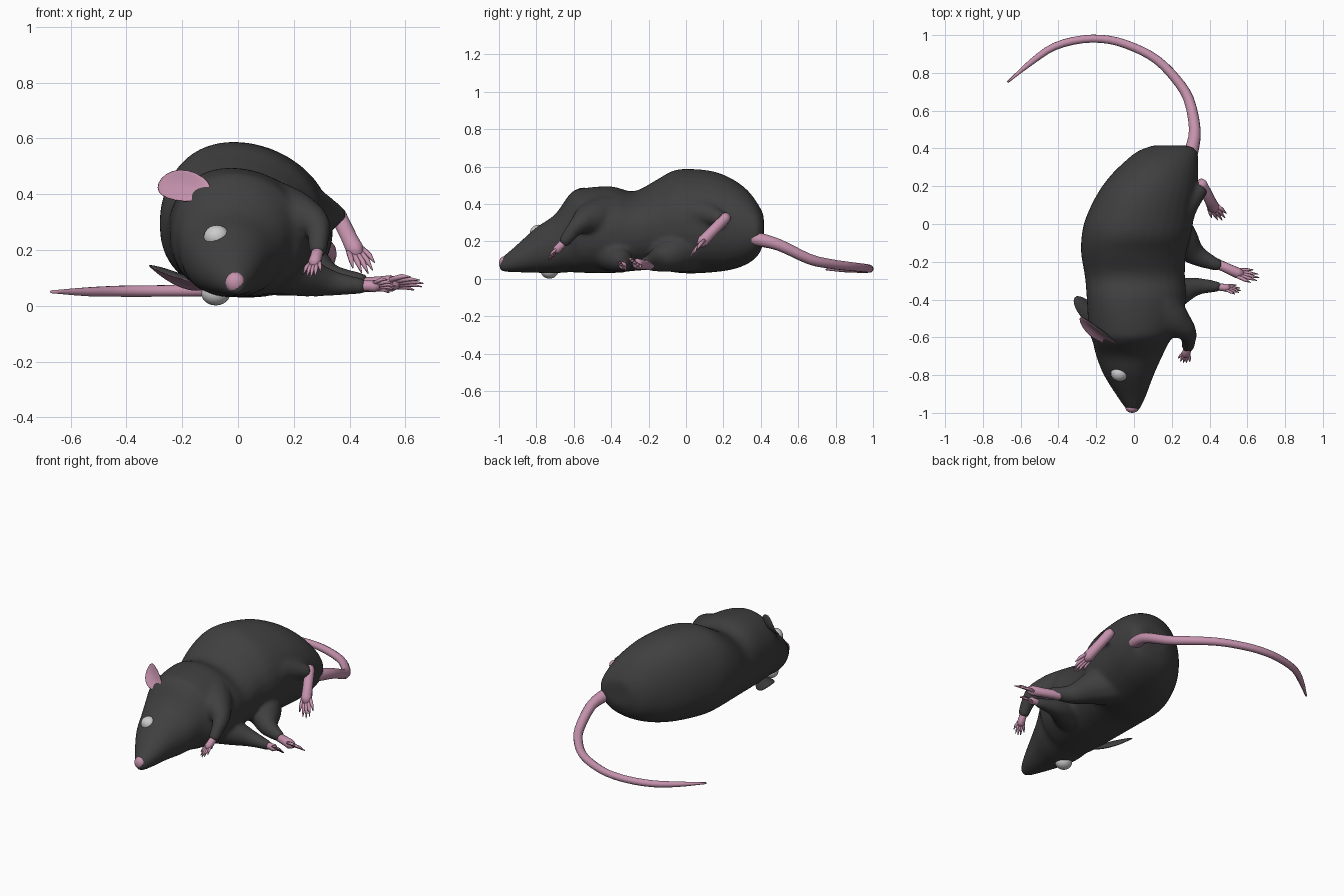
import bpy, bmesh, math
from mathutils import Vector, Matrix

if "Cube" in bpy.data.objects:
    bpy.data.objects.remove(bpy.data.objects["Cube"])


def material(name, c):
    m = bpy.data.materials.new(name)
    m.diffuse_color = (*c, 1)
    m.use_nodes = True
    m.node_tree.nodes["Principled BSDF"].inputs["Base Color"].default_value = m.diffuse_color
    return m


FUR = material("fur", (0.05, 0.05, 0.05))
SKIN = material("skin", (0.56, 0.29, 0.42))
EYE = material("eye_grey", (0.6, 0.6, 0.58))


def spline(rows, n):
    """Catmull-Rom interpolation of equally long number rows."""
    out = []
    for i in range(len(rows) - 1):
        p = [rows[max(0, min(len(rows) - 1, i + k))] for k in (-1, 0, 1, 2)]
        for s in range(n):
            t = s / n
            out.append([0.5 * (2 * b + (c - a) * t + (2 * a - 5 * b + 4 * c - d) * t * t
                        + (3 * b - a - 3 * c + d) * t ** 3) for a, b, c, d in zip(*p)])
    return out + [list(rows[-1])]


def loft(bm, rings):
    vs = [[bm.verts.new(p) for p in r] for r in rings]
    n = len(vs[0])
    for a, b in zip(vs, vs[1:]):
        for i in range(n):
            bm.faces.new((a[i], a[(i + 1) % n], b[(i + 1) % n], b[i]))
    bm.faces.new(vs[0][::-1])
    bm.faces.new(vs[-1])


def tube(bm, rows, sides=10):
    """Round tube along rows of x, y, z, radius."""
    pts = [Vector(r[:3]) for r in rows]
    rings = []
    for i, p in enumerate(pts):
        d = (pts[min(i + 1, len(pts) - 1)] - pts[max(i - 1, 0)]).normalized()
        u = d.cross(Vector((0.1, 0.2, 1))).normalized()
        v = d.cross(u)
        rings.append([p + rows[i][3] * (u * math.cos(k * math.tau / sides) + v * math.sin(k * math.tau / sides))
                      for k in range(sides)])
    loft(bm, rings)


def blob(bm, loc, size, rot=Matrix.Identity(4)):
    m = Matrix.Translation(loc) @ rot @ Matrix.Diagonal((*size, 1))
    bmesh.ops.create_uvsphere(bm, u_segments=20, v_segments=12, radius=1, matrix=m)


def finish(bm, name, *mats):
    bmesh.ops.recalc_face_normals(bm, faces=bm.faces)
    for f in bm.faces:
        f.smooth = True
    me = bpy.data.meshes.new(name)
    bm.to_mesh(me)
    bm.free()
    for m in mats:
        me.materials.append(m)
    ob = bpy.data.objects.new(name, me)
    bpy.context.collection.objects.link(ob)
    return ob


# Body lying on its side: y, x min, x max, z min, z max
sections = [
    (-1.0, -.02, .015, .055, .095), (-.98, -.042, .03, .038, .118),
    (-.92, -.085, .06, .035, .168), (-.8, -.16, .105, .032, .275),
    (-.7, -.20, .15, .03, .345), (-.62, -.22, .19, .035, .455),
    (-.56, -.24, .24, .032, .483), (-.4, -.25, .275, .03, .495),
    (-.28, -.26, .27, .042, .468), (-.16, -.28, .275, .048, .528),
    (-.07, -.278, .30, .035, .578), (.02, -.26, .315, .028, .588), (.15, -.20, .33, .035, .574),
    (.25, -.13, .34, .05, .533), (.33, -.05, .34, .08, .473),
    (.385, .02, .335, .125, .40), (.416, .10, .29, .19, .34)]
rings = []
for y, x0, x1, z0, z1 in spline(sections, 4):
    ring = []
    for k in range(32):
        a = k * math.tau / 32
        c, s = math.cos(a), math.sin(a)
        e = 1 if s > 0 else 0.88
        lean = -.1 * (x1 - x0) * max(s, 0) ** 2 * min(1, max(0, (y + .7) * 4))
        ring.append(((x0 + x1) / 2 + (x1 - x0) / 2 * math.copysign(abs(c) ** e, c) + lean * .7, y,
                     (z0 + z1) / 2 + (z1 - z0) / 2 * math.copysign(abs(s) ** e, s)))
    rings.append(ring)
bm = bmesh.new()
loft(bm, rings)

# Furry limbs and haunch, fused into the body
limbs = [
    [(.13, -.44, .33, .12), (.22, -.52, .315, .09), (.285, -.58, .285, .05), (.285, -.66, .185, .032)],
    [(.13, -.42, .14, .10), (.24, -.36, .105, .075), (.34, -.33, .08, .047), (.46, -.333, .07, .027)],
    [(.14, .06, .34, .17), (.21, .05, .34, .125), (.275, .11, .345, .075), (.365, .195, .315, .038)],
    [(.16, 0, .16, .13), (.245, -.08, .13, .10), (.33, -.165, .095, .058), (.46, -.225, .085, .03)]]
for rows in limbs:
    tube(bm, spline(rows, 4), 14)
body = finish(bm, "body", FUR)
rm = body.modifiers.new("fuse", "REMESH")
rm.mode, rm.voxel_size, rm.use_smooth_shade = "VOXEL", 0.011, True
sm = body.modifiers.new("soften", "SMOOTH")
sm.factor, sm.iterations = 0.5, 14


def paw(name, start, palm, tip, across, width, r, toes):
    """Bare foot with a tapered sole and fanned toes."""
    start, palm, tip = Vector(start), Vector(palm), Vector(tip)
    w = Vector(across).normalized()
    bm = bmesh.new()
    tube(bm, [(*start, r * .7), (*start.lerp(palm, .12), r), (*start.lerp(palm, .7), r),
              (*palm, r * 1.1), (*palm.lerp(tip, .25), r * .6)], 10)
    for i in range(toes):
        t = 2 * i / (toes - 1) - 1
        a = palm + w * t * r * .8
        b = tip + w * t * width - (tip - palm) * .35 * t * t
        mid = a.lerp(b, .6) + Vector((0, 0, .006))
        tube(bm, [(*a, r * .38), (*mid, r * .34), (*b, .002)], 6)
    finish(bm, name, SKIN)


paw("upper_front_paw", (.288, -.645, .205), (.275, -.69, .155), (.26, -.735, .10), (1, -.3, .1), .032, .022, 5)
paw("lower_front_paw", (.43, -.331, .072), (.49, -.338, .07), (.565, -.352, .07), (.1, .6, -.6), .034, .02, 5)
paw("upper_hind_foot", (.352, .225, .34), (.42, .09, .20), (.467, .02, .115), (1, .3, .25), .042, .030, 5)
paw("lower_hind_foot", (.385, -.185, .072), (.55, -.26, .08), (.665, -.285, .08), (.15, .7, -.5), .042, .027, 5)

# Tail curling around behind
bm = bmesh.new()
tail = [(.285, .33, .22, .036), (.305, .39, .21, .037), (.322, .5, .18, .031), (.29, .66, .105, .028),
        (.22, .77, .08, .026), (.12, .87, .067, .024), (0, .935, .06, .023), (-.13, .975, .055, .022),
        (-.27, .978, .053, .021), (-.42, .94, .052, .02), (-.54, .86, .05, .016), (-.67, .75, .05, .005)]
tube(bm, spline(tail, 3), 12)
finish(bm, "tail", SKIN)


def ear(name, base, tip, normal, width):
    """Cupped oval leaf, skin inside and fur outside."""
    base, tip = Vector(base), Vector(tip)
    u = (tip - base).normalized()
    v = Vector(normal).cross(u).normalized()
    n = u.cross(v)
    rot = Matrix((u, v, n)).transposed().to_4x4()
    bm = bmesh.new()
    blob(bm, (0, 0, 0), ((tip - base).length / 2, width, .012))
    for vert in bm.verts:
        vert.co.z += 6 * vert.co.y ** 2
    bm.transform(Matrix.Translation((base + tip) / 2) @ rot)
    bm.normal_update()
    for f in bm.faces:
        f.material_index = 0 if f.normal.dot(n) > 0.1 else 1
    finish(bm, name, SKIN, FUR)


ear("upper_ear", (-.10, -.635, .405), (-.285, -.495, .44), (-.6, -.7, .45), .06)
ear("lower_ear", (-.12, -.56, .07), (-.315, -.39, .14), (-.1, -.45, -.85), .055)

# Eyes and nose
for name, loc, size, mat in [
        ("upper_eye", (-.076, -.79, .246), (.047, .044, .043), EYE),
        ("lower_eye", (-.08, -.73, .045), (.052, .048, .044), EYE),
        ("nose", (-.01, -.974, .083), (.035, .026, .037), SKIN)]:
    bm = bmesh.new()
    blob(bm, loc, size)
    finish(bm, name, mat)
